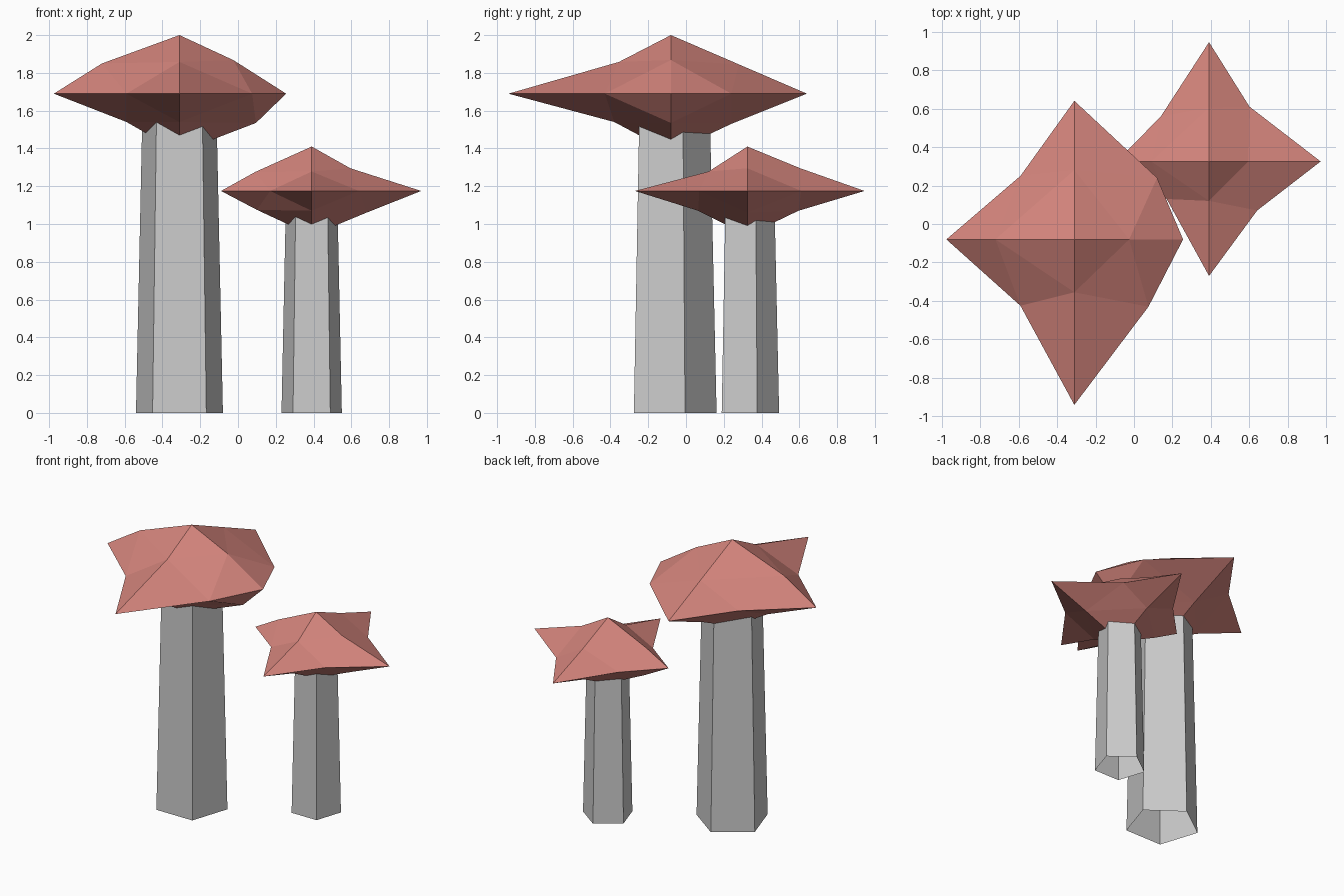
import bpy
import bmesh
from math import pi

if "Cube" in bpy.data.objects:
    bpy.data.objects.remove(bpy.data.objects["Cube"])

red = bpy.data.materials.new("cap_red")
red.diffuse_color = (0.65, 0.23, 0.2, 1)
red.use_nodes = True
red.node_tree.nodes["Principled BSDF"].inputs["Base Color"].default_value = red.diffuse_color


def add_object(name, bm, loc, mat=None):
    bmesh.ops.recalc_face_normals(bm, faces=bm.faces)
    mesh = bpy.data.meshes.new(name)
    bm.to_mesh(mesh)
    bm.free()
    obj = bpy.data.objects.new(name, mesh)
    obj.location = loc
    bpy.context.collection.objects.link(obj)
    if mat:
        mesh.materials.append(mat)


def stem(name, x, y, r1, r2, h):
    # open five-sided tapered tube, one corner towards the back
    bpy.ops.mesh.primitive_cone_add(vertices=5, radius1=r1, radius2=r2, depth=h,
                                    end_fill_type='NOTHING', location=(x, y, h / 2))
    bpy.context.object.name = name


def cap(name, loc, height, rim, diagonals, upper, lower):
    # irregular once-subdivided octahedron; arms run E, N, W, S
    axes = [(1, 0), (0, 1), (-1, 0), (0, -1)]
    bm = bmesh.new()
    tips = [bm.verts.new((a * r, b * r, 0)) for (a, b), r in zip(axes, rim)]
    diag = [bm.verts.new((dx, dy, 0)) for dx, dy in diagonals]
    for sign, mids in ((1, upper), (-1, lower)):
        apex = bm.verts.new((0, 0, sign * height))
        mid = [bm.verts.new((a * r, b * r, sign * z)) for (a, b), (r, z) in zip(axes, mids)]
        for i in range(4):
            j = (i + 1) % 4
            for tri in ((apex, mid[i], mid[j]), (mid[i], tips[i], diag[i]),
                        (mid[j], diag[i], tips[j]), (mid[i], diag[i], mid[j])):
                bm.faces.new(tri)
    add_object(name, bm, loc, red)


# large mushroom
stem("large_stem", -0.31, -0.08, 0.242, 0.204, 1.69)
cap("large_cap", (-0.31, -0.08, 1.69), 0.31,
    rim=(0.565, 0.72, 0.665, 0.86),
    diagonals=((0.43, 0.32), (-0.28, 0.33), (-0.28, -0.345), (0.385, -0.35)),
    upper=((0.285, 0.178), (0.36, 0.155), (0.41, 0.16), (0.275, 0.168)),
    lower=((0.405, 0.155), (0.32, 0.16), (0.28, 0.15), (0.30, 0.15)))

# small mushroom
stem("small_stem", 0.39, 0.325, 0.168, 0.142, 1.175)
cap("small_cap", (0.39, 0.325, 1.175), 0.235,
    rim=(0.58, 0.62, 0.48, 0.595),
    diagonals=((0.21, 0.285), (-0.25, 0.235), (-0.22, -0.195), (0.25, -0.255)),
    upper=((0.205, 0.12), (0.28, 0.12), (0.30, 0.10), (0.205, 0.103)),
    lower=((0.29, 0.115), (0.27, 0.105), (0.29, 0.10), (0.26, 0.105)))
